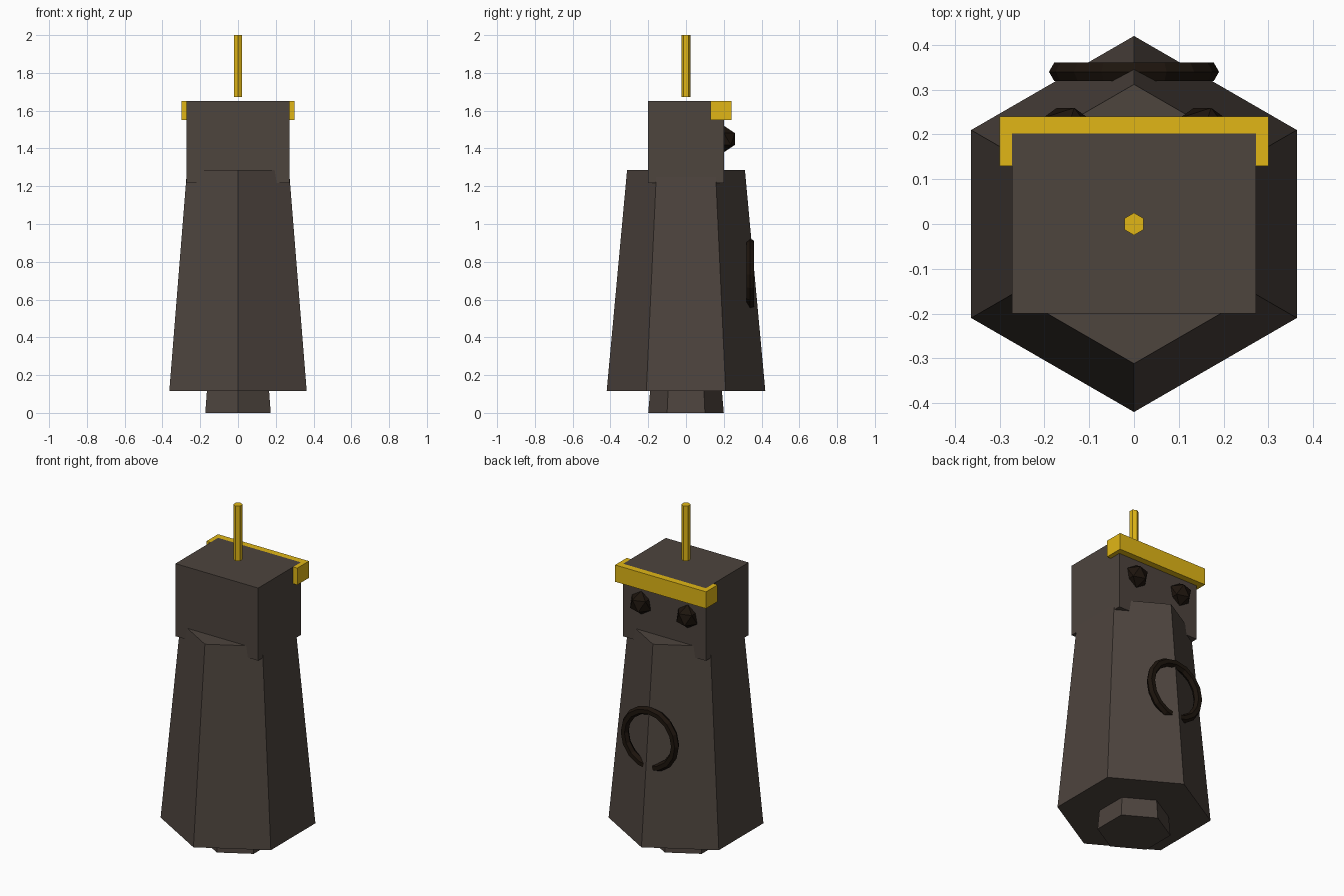
import bpy
from math import radians

if "Cube" in bpy.data.objects:
    bpy.data.objects.remove(bpy.data.objects["Cube"])


def material(name, rgb):
    m = bpy.data.materials.new(name)
    m.diffuse_color = (*rgb, 1)
    m.use_nodes = True
    m.node_tree.nodes["Principled BSDF"].inputs["Base Color"].default_value = m.diffuse_color
    return m


stone = material("dark_stone", (0.075, 0.058, 0.048))
coal = material("coal", (0.012, 0.007, 0.004))
gold = material("gold", (0.75, 0.47, 0.008))


def finish(name, mat):
    ob = bpy.context.object
    ob.name = name
    ob.data.materials.append(mat)
    return ob


def hex_column(name, r_bottom, r_top, z0, z1, mat):
    bpy.ops.mesh.primitive_cone_add(vertices=6, radius1=r_bottom, radius2=r_top,
                                    depth=z1 - z0, location=(0, 0, (z0 + z1) / 2))
    return finish(name, mat)


def box(name, lo, hi, mat):
    centre = [(a + b) / 2 for a, b in zip(lo, hi)]
    bpy.ops.mesh.primitive_cube_add(size=1, location=centre)
    bpy.context.object.scale = [b - a for a, b in zip(lo, hi)]
    bpy.ops.object.transform_apply(location=False, rotation=False, scale=True)
    return finish(name, mat)


# Foot, tapered body and head
hex_column("foot", 0.2, 0.188, 0, 0.14, stone)
hex_column("body", 0.42, 0.312, 0.115, 1.285, stone)
box("head", (-0.273, -0.2, 1.217), (0.273, 0.202, 1.65), stone)

# Floating rod above the head
hex_column("rod", 0.025, 0.025, 1.672, 2.0, gold)

# Gold brow band wrapping the back of the head
box("band_bar", (-0.3, 0.202, 1.55), (0.3, 0.24, 1.65), gold)
for side, name in ((-1, "left"), (1, "right")):
    x0, x1 = sorted((side * 0.273, side * 0.3))
    box("band_end_" + name, (x0, 0.13, 1.55), (x1, 0.202, 1.65), gold)
    # Faceted eyes
    bpy.ops.mesh.primitive_ico_sphere_add(subdivisions=1, radius=0.07,
                                          location=(side * 0.153, 0.2, 1.45))
    finish("eye_" + name, coal)

# Ring partly sunk into the body's ridge
bpy.ops.mesh.primitive_torus_add(major_segments=16, minor_segments=6,
                                 major_radius=0.166, minor_radius=0.024,
                                 location=(0, 0.34, 0.733), rotation=(radians(90), 0, 0))
finish("ring", coal)
